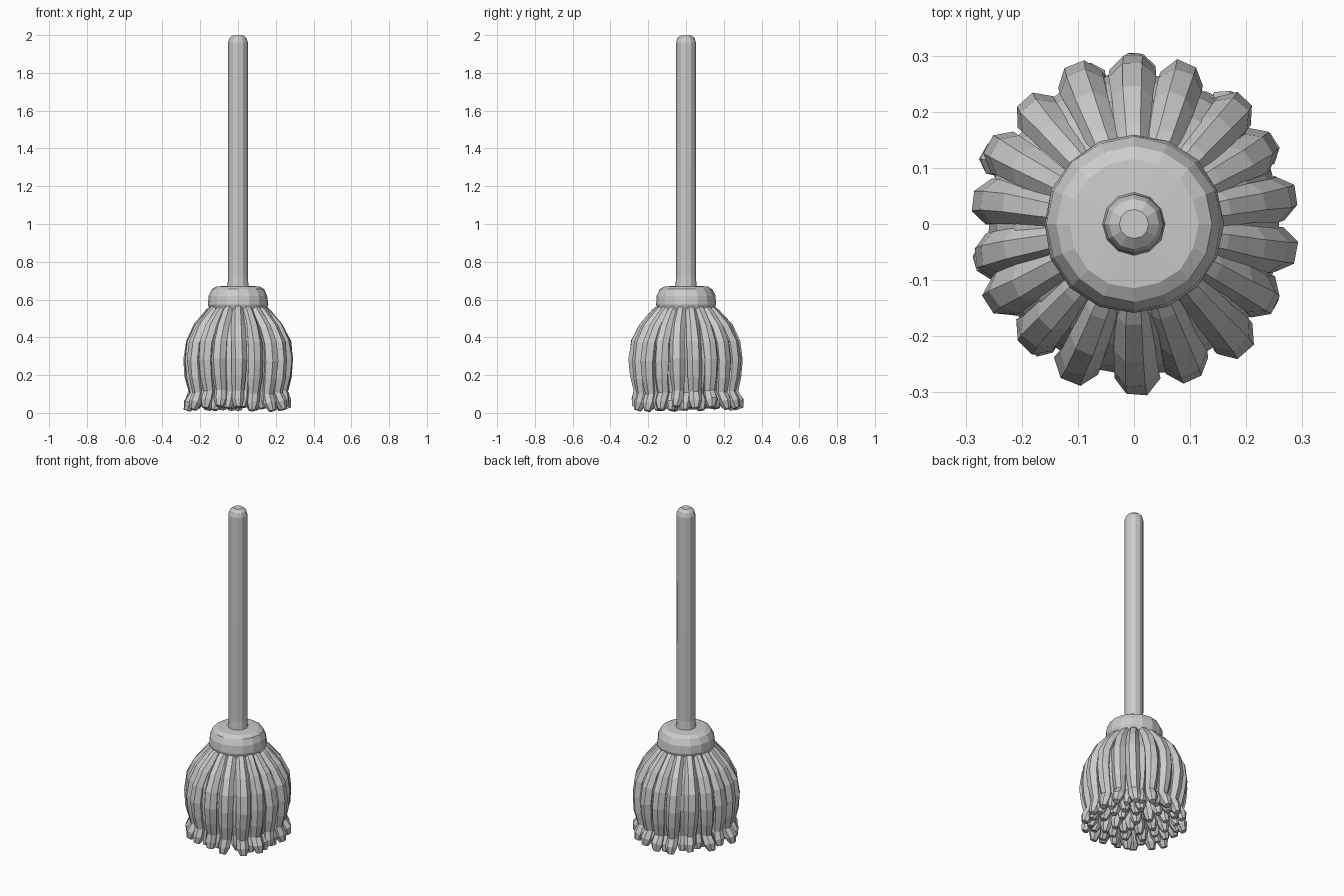
import bpy, bmesh, random
from math import sin, cos, pi, tau
from mathutils import Vector

random.seed(4)
if "Cube" in bpy.data.objects:
    bpy.data.objects.remove(bpy.data.objects["Cube"], do_unlink=True)

grey = bpy.data.materials.new("light grey")
grey.use_nodes = True
grey.diffuse_color = (0.6, 0.6, 0.6, 1)
grey.node_tree.nodes["Principled BSDF"].inputs["Base Color"].default_value = grey.diffuse_color


def finish(bm, name):
    bmesh.ops.recalc_face_normals(bm, faces=bm.faces)
    mesh = bpy.data.meshes.new(name)
    bm.to_mesh(mesh)
    bm.free()
    mesh.materials.append(grey)
    obj = bpy.data.objects.new(name, mesh)
    bpy.context.collection.objects.link(obj)


def skin(bm, rings):
    """Join rings of points into a closed tube."""
    loops = [[bm.verts.new(p) for p in ring] for ring in rings]
    n = len(loops[0])
    for a, b in zip(loops, loops[1:]):
        for i in range(n):
            j = (i + 1) % n
            bm.faces.new((a[i], a[j], b[j], b[i]))
    bm.faces.new(loops[0])
    bm.faces.new(loops[-1])


def turned(name, profile, sides, jitter):
    """Lathe a profile of (radius, height), slightly uneven."""
    bm = bmesh.new()
    rings = []
    for r, z in profile:
        ring = []
        for i in range(sides):
            a = tau * i / sides
            k = r * random.uniform(1 - jitter, 1 + jitter)
            ring.append((k * cos(a), k * sin(a), z))
        rings.append(ring)
    skin(bm, rings)
    finish(bm, name)


def strand(bm, angle, path, widths, sides=7):
    """One yarn strand, swept down a (radius, height) path."""
    sway, phase = random.uniform(-0.05, 0.05), random.uniform(0, tau)
    rings = []
    for k, ((r, z), w) in enumerate(zip(path, widths)):
        t = k / (len(path) - 1)
        a = angle + sway * t * t + 0.03 * sin(phase + 5 * t) * t
        out, side = Vector((cos(a), sin(a), 0)), Vector((-sin(a), cos(a), 0))
        # the cross-section tilts with the direction of the path
        r0, z0 = path[max(k - 1, 0)]
        r1, z1 = path[min(k + 1, len(path) - 1)]
        along = (out * (r1 - r0) + Vector((0, 0, z1 - z0))).normalized()
        normal = side.cross(along).normalized()
        centre = out * r + Vector((0, 0, z))
        ring = []
        for i in range(sides):
            b = tau * i / sides
            q = w * random.uniform(0.92, 1.08)
            ring.append(centre + normal * (q * cos(b)) + side * (q * sin(b)))
        rings.append(ring)
    skin(bm, rings)


# Handle with a rounded end
turned("handle", [(0.056, 0.6), (0.056, 0.67), (0.052, 0.72), (0.053, 1.3),
                  (0.053, 1.96), (0.045, 1.985), (0.026, 2.0)], 12, 0.01)

# Collar that holds the yarn
turned("collar", [(0.10, 0.535), (0.148, 0.54), (0.16, 0.575), (0.155, 0.62),
                  (0.138, 0.655), (0.115, 0.669), (0.05, 0.673)], 16, 0.01)

# Yarn head: concentric rings of strands
outer_path = [(0.105, 0.57), (0.15, 0.525), (0.207, 0.45), (0.242, 0.37), (0.253, 0.28),
              (0.247, 0.19), (0.236, 0.11), (0.245, 0.06), (0.258, 0.022)]
widths = [0.026, 0.031, 0.037, 0.041, 0.042, 0.039, 0.032, 0.035, 0.019]
layers = [("outer_strands", 18, 1.0, 0.0, 1.0),
          ("second_strands", 18, 0.88, 0.5, 0.92),
          ("middle_strands", 12, 0.62, 0.2, 0.95),
          ("inner_strands", 7, 0.35, 0.4, 0.95),
          ("core_strands", 2, 0.1, 0.0, 0.95)]
for name, count, spread, turn, thick in layers:
    bm = bmesh.new()
    for i in range(count):
        angle = tau * (i + turn + random.uniform(-0.08, 0.08)) / count + pi / 2
        drop = random.uniform(-0.012, 0.014)
        flare = random.uniform(-0.005, 0.022)
        # the head is slightly deeper than it is wide
        swell = spread * (1 + 0.045 * sin(angle) ** 2 + 0.012 * sin(i * 2.4))
        path = [(r * swell + (flare if z < 0.1 else 0), z + drop * (1 - z / 0.57))
                for r, z in outer_path]
        strand(bm, angle, path, [w * thick for w in widths])
    finish(bm, name)
